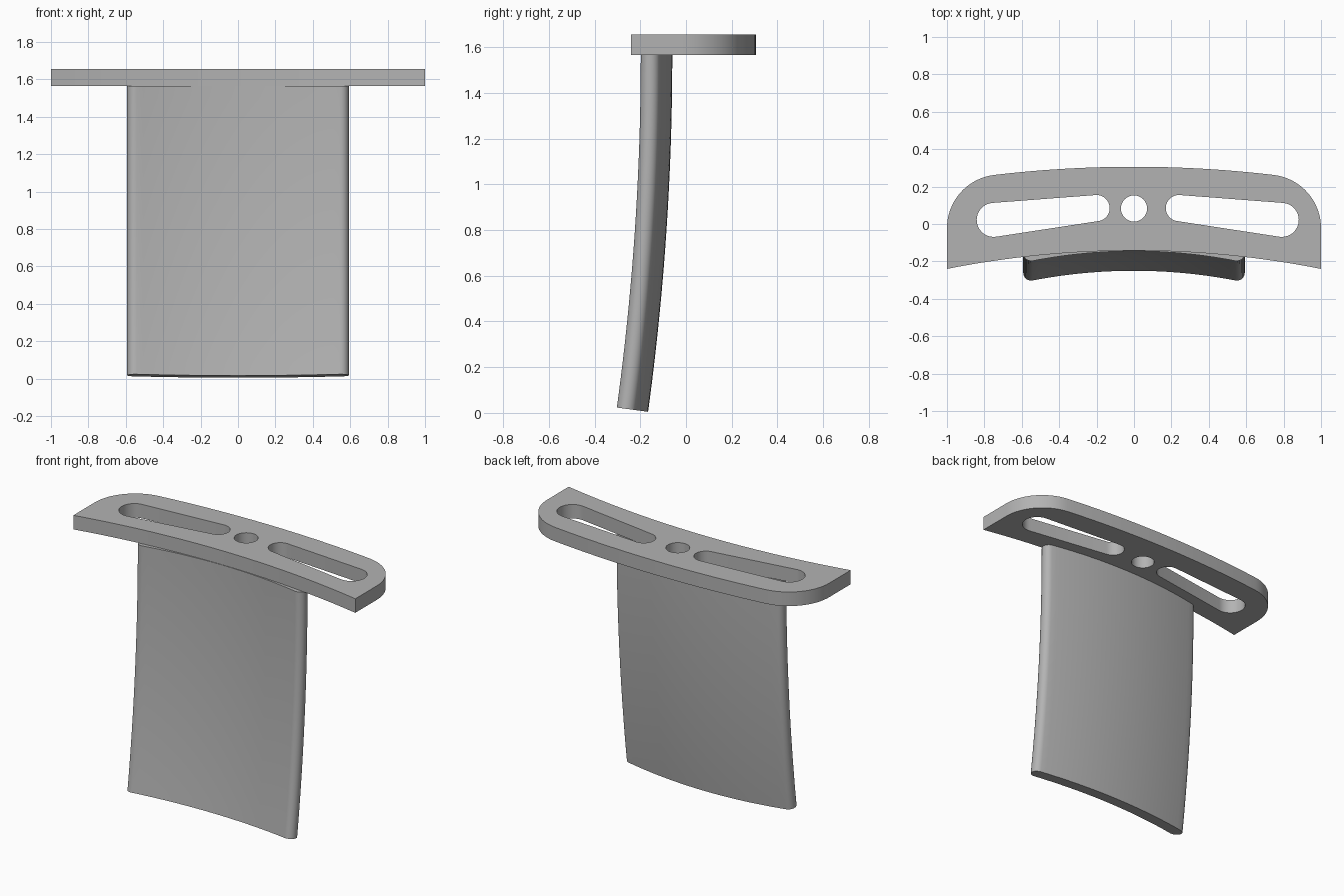
import bpy, bmesh
from math import sin, cos, asin, atan2, acos, hypot, pi, radians

if "Cube" in bpy.data.objects:
    bpy.data.objects.remove(bpy.data.objects["Cube"], do_unlink=True)

grey = bpy.data.materials.new("plain grey")
grey.use_nodes = True
COLOUR = (0.45, 0.45, 0.45, 1)
grey.diffuse_color = COLOUR
grey.node_tree.nodes["Principled BSDF"].inputs["Base Color"].default_value = COLOUR


def arc(cx, cy, r, a0, a1, n):
    return [(cx + r * cos(a0 + (a1 - a0) * i / n), cy + r * sin(a0 + (a1 - a0) * i / n))
            for i in range(n + 1)]


def bow(x, middle, sag, half):
    """Height of a shallow circular arc that drops by sag at x = half."""
    r = (half * half + sag * sag) / (2 * sag)
    return middle - r + (r * r - x * x) ** 0.5


def slot(x0, y0, r0, x1, y1, r1):
    """Outline round two circles joined by their outer tangents."""
    d = hypot(x1 - x0, y1 - y0)
    turn = atan2(y1 - y0, x1 - x0)
    a = acos((r0 - r1) / d)
    return (arc(x1, y1, r1, turn - a, turn + a, 20)
            + arc(x0, y0, r0, turn + a, turn + 2 * pi - a, 20))


def finish(bm, name):
    bmesh.ops.recalc_face_normals(bm, faces=bm.faces)
    mesh = bpy.data.meshes.new(name)
    bm.to_mesh(mesh)
    bm.free()
    obj = bpy.data.objects.new(name, mesh)
    mesh.materials.append(grey)
    bpy.context.collection.objects.link(obj)
    bpy.ops.object.select_all(action='DESELECT')
    obj.select_set(True)
    bpy.context.view_layer.objects.active = obj
    bpy.ops.object.shade_smooth_by_angle(angle=radians(30))
    return obj


# Top plate: bowed outline with rounded back corners, two slots and a hole
BOTTOM, TOP = 1.565, 1.655
N = 32
half = arc(0.714, -0.022, 0.286, 0, radians(82.7), 16)
back = [(0.75 - 1.5 * i / N, bow(0.75 - 1.5 * i / N, 0.306, 0.044, 0.75)) for i in range(1, N)]
front = [(-1 + 2 * i / N, bow(-1 + 2 * i / N, -0.142, 0.098, 1)) for i in range(N + 1)]
outline = front + half + back + [(-x, y) for x, y in reversed(half)]
holes = [arc(0, 0.083, 0.07, 0, 2 * pi, 32)[:-1],
         slot(0.24, 0.085, 0.07, 0.79, 0.022, 0.091),
         slot(-0.20, 0.085, 0.07, -0.75, 0.022, 0.091)]

bm = bmesh.new()
edges = []
for loop in [outline] + holes:
    verts = [bm.verts.new((x, y, BOTTOM)) for x, y in loop]
    edges += [bm.edges.new((v, verts[i - 1])) for i, v in enumerate(verts)]
bmesh.ops.triangle_fill(bm, edges=edges, use_beauty=True)
result = bmesh.ops.extrude_face_region(bm, geom=bm.faces[:])
for v in result["geom"]:
    if isinstance(v, bmesh.types.BMVert):
        v.co.z = TOP
finish(bm, "top_plate")

# Blade: bowed section with round edges, swept down a vertical arc
THICK, WIDE, SAG = 0.085, 0.55, 0.053
MID = -0.145 + THICK / 2
R = (WIDE * WIDE + SAG * SAG) / (2 * SAG)
cy = MID - R
lean = asin(WIDE / R)
right_end, left_end = pi / 2 - lean, pi / 2 + lean
h = THICK / 2
section = (arc(0, cy, R + h, right_end, left_end, 32)
           + arc(R * cos(left_end), cy + R * sin(left_end), h, left_end, left_end + pi, 12)[1:-1]
           + arc(0, cy, R - h, left_end, right_end, 32)
           + arc(R * cos(right_end), cy + R * sin(right_end), h, right_end - pi, right_end, 12)[1:-1])

PIVOT, SWEEP, STEPS = -11.61, 0.1355, 24
bm = bmesh.new()
rings = []
for s in range(STEPS + 1):
    a = SWEEP * s / STEPS
    rings.append([bm.verts.new((x, PIVOT + (y - PIVOT) * cos(a), BOTTOM - (y - PIVOT) * sin(a)))
                  for x, y in section])
for upper, lower in zip(rings, rings[1:]):
    for i in range(len(section)):
        bm.faces.new((upper[i - 1], upper[i], lower[i], lower[i - 1]))
bm.faces.new(rings[0])
bm.faces.new(rings[-1])
finish(bm, "curved_blade")
